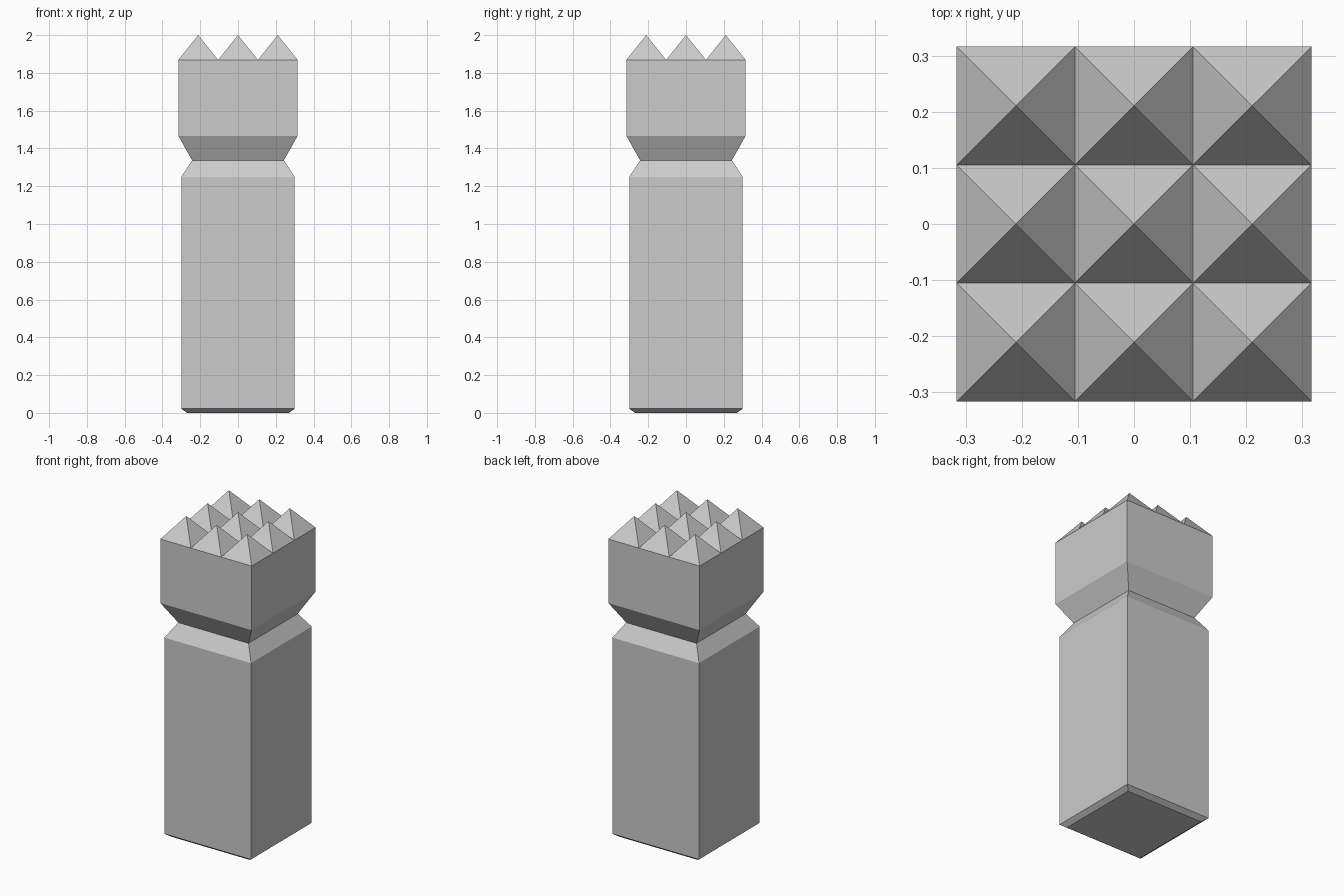
import bpy, bmesh

if "Cube" in bpy.data.objects:
    bpy.data.objects.remove(bpy.data.objects["Cube"])

HEAD = 0.316      # half width of the square head
RIM = 1.868       # height where the teeth begin
# (half width, height) of each square section below the rim, going down
PROFILE = [(HEAD, 1.467), (0.243, 1.337), (0.30, 1.25), (0.30, 0.022), (0.27, 0.0)]

bm = bmesh.new()

# 3 x 3 grid of pyramid teeth on top
bmesh.ops.create_grid(bm, x_segments=3, y_segments=3, size=HEAD)
for v in bm.verts:
    v.co.z = RIM
teeth = bmesh.ops.poke(bm, faces=bm.faces[:])
for v in teeth["verts"]:
    v.co.z = 2.0

# Head, neck and handle: extrude the rim down through the profile
edges = [e for e in bm.edges if e.is_boundary]
width = HEAD
for half, z in PROFILE:
    new = bmesh.ops.extrude_edge_only(bm, edges=edges)["geom"]
    for v in (g for g in new if isinstance(g, bmesh.types.BMVert)):
        v.co.x *= half / width
        v.co.y *= half / width
        v.co.z = z
    edges = [g for g in new if isinstance(g, bmesh.types.BMEdge) and g.is_boundary]
    width = half

# Flat base, then merge the coplanar strips into clean side faces
bmesh.ops.contextual_create(bm, geom=edges)
bmesh.ops.recalc_face_normals(bm, faces=bm.faces[:])
bmesh.ops.dissolve_limit(bm, angle_limit=0.01, verts=bm.verts[:], edges=bm.edges[:])

mesh = bpy.data.meshes.new("toothed_post")
bm.to_mesh(mesh)
bm.free()
bpy.context.collection.objects.link(bpy.data.objects.new("toothed_post", mesh))
